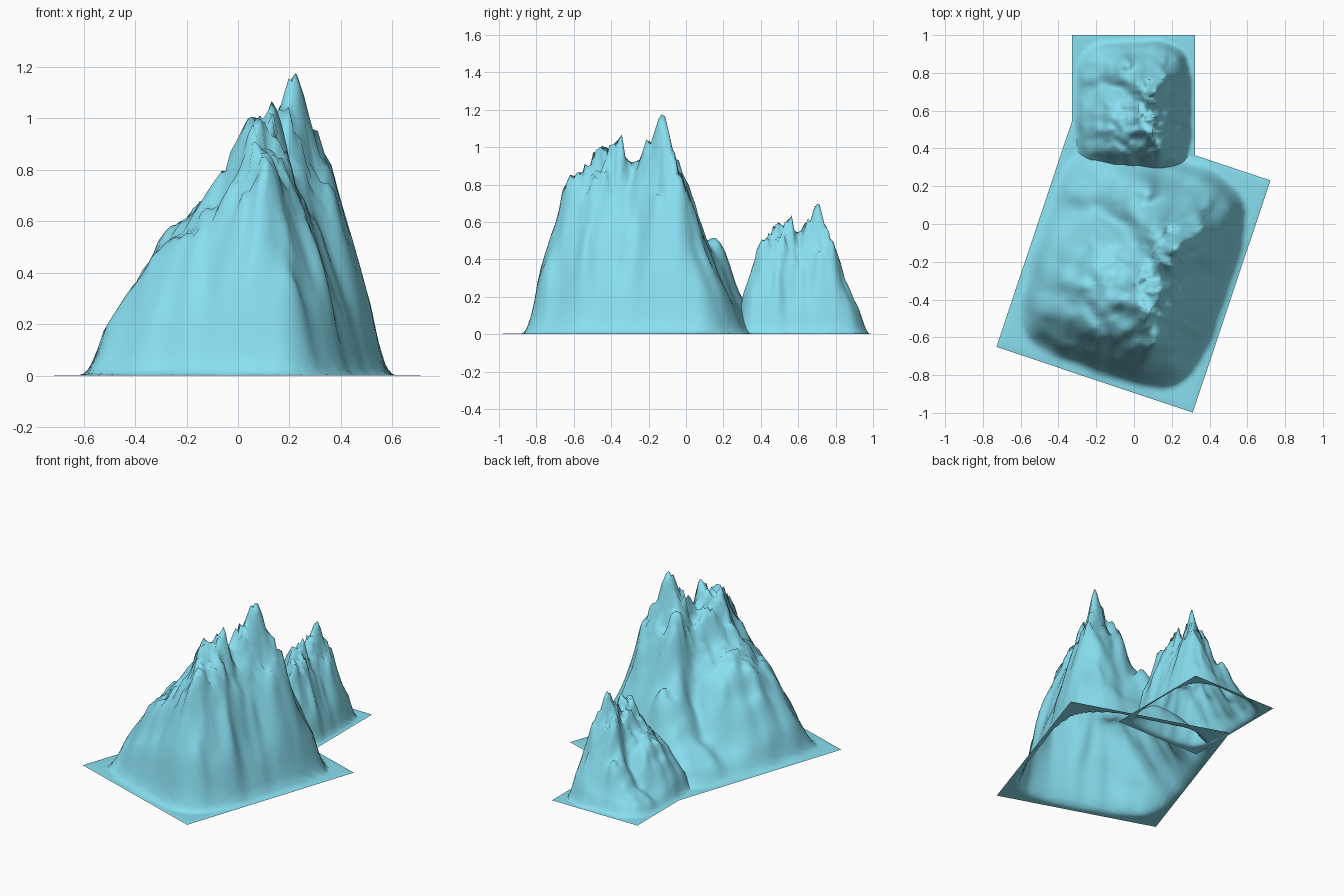
import bpy, bmesh, math
from mathutils import Vector, noise

if "Cube" in bpy.data.objects:
    bpy.data.objects.remove(bpy.data.objects["Cube"])

HALF_X, HALF_Y = 0.548, 0.648


def curve(points, x):
    """Linear interpolation through (position, value) pairs."""
    if x <= points[0][0]:
        return points[0][1]
    for (a, p), (b, q) in zip(points, points[1:]):
        if x <= b:
            return p + (q - p) * (x - a) / (b - a)
    return points[-1][1]


def bump(u, v, cu, cv, wu, wv):
    return math.exp(-((u - cu) / wu) ** 2 - ((v - cv) / wv) ** 2)


# Skyline along the ridge, ridge path in plan, and slope sections
SKYLINE = [(-.62, 0), (-.585, .1), (-.52, .38), (-.43, .64), (-.36, .83), (-.26, .9),
           (-.2, 1.02), (-.13, .97), (-.08, 1.0), (-.02, .9), (.03, .95), (.09, 1.05),
           (.145, 1.12), (.19, 1.05), (.23, .97), (.31, .76), (.4, .49), (.48, .3),
           (.56, .14), (.62, 0)]
RIDGE = [(-.6, .22), (-.33, .22), (-.1, .16), (.03, .16), (.146, .185), (.25, .24), (.4, .29)]
LEFT = [(0, 1), (.13, .9), (.29, .72), (.43, .63), (.59, .52), (.74, .33), (.88, .16), (1, .05)]
RIGHT = [(0, 1), (.15, .86), (.35, .67), (.6, .42), (.8, .2), (1, .03)]
SHOULDER = [(-.62, 0), (-.57, .15), (-.5, .48), (-.4, .8), (-.28, 1.0), (-.05, .98),
            (.15, .85), (.3, .68), (.42, .48), (.53, .22), (.62, 0)]


def height(u, v):
    # Rounded footprint with a flat margin
    s = ((abs(u) / .515) ** 4 + (abs(v) / .61) ** 4) ** .25
    s += .025 * noise.noise(Vector((u * 6, v * 6, 2)))
    mask = min(1, max(0, (1 - s) / .12)) ** .85
    if mask == 0:
        return 0
    # Wobble the plan so the slopes break into gullies and spurs
    w = u + .045 * noise.noise(Vector((u * 5, v * 7, 3.1)))
    q = v + .02 * noise.noise(Vector((u * 8, v * 4, 8.7)))
    r = curve(RIDGE, v) + .015 * noise.noise(Vector((0, v * 14, 1.5)))
    if u < r:
        t = min(1, max(0, (r - w) / (r + .535)))
        along = (1 - t) * curve(SKYLINE, q) + t * curve(SHOULDER, q)
        h = along * curve(LEFT, t)
    else:
        t = min(1, max(0, (w - r) / (.54 - r)))
        h = curve(SKYLINE, q) * curve(RIGHT, t)
    # Gully winding down the back left flank into a low bowl
    if u < .12:
        mid = curve([(-.4, .15), (-.25, .2), (-.1, .15), (.1, .05)], u)
        wide = curve([(-.4, .14), (-.2, .11), (.1, .06)], u)
        depth = curve([(-.5, .4), (-.35, .52), (-.2, .42), (-.02, .25), (.12, 0)], u)
        h *= 1 - depth * math.exp(-((q - mid) / wide) ** 2)
    # Spurs at the back and a sharp summit
    h += .15 * bump(w, q, -.06, .40, .1, .07)
    h += .07 * bump(w, q, .04, .24, .07, .07)
    h += .10 * bump(u, v, .195, .155, .035, .035)
    rough = noise.noise(Vector((u * 13, v * 13, 5))) * .08
    rough += noise.noise(Vector((u * 29, v * 29, 9))) * .12 * min(1, h * h)
    return max(0, h * mask * (1 + rough * (1 - bump(u, v, .19, .15, .05, .05))))


def mountain(name, centre, scale, angle, mat):
    bm = bmesh.new()
    nx, ny = 52, 62
    rows = []
    for j in range(ny + 1):
        v = HALF_Y * (2 * j / ny - 1)
        rows.append([])
        for i in range(nx + 1):
            u = HALF_X * (2 * i / nx - 1)
            edge = i in (0, nx) or j in (0, ny)
            rows[-1].append(bm.verts.new((u, v, 0 if edge else height(u, v) + .003)))
    # Bring the summit to its exact height
    top = max(p.co.z for row in rows for p in row)
    for row in rows:
        for p in row:
            p.co.z *= 1.175 / top
    for j in range(ny):
        for i in range(nx):
            bm.faces.new((rows[j][i], rows[j][i + 1], rows[j + 1][i + 1], rows[j + 1][i]))
    for f in bm.faces:
        f.smooth = True
    mesh = bpy.data.meshes.new(name)
    bm.to_mesh(mesh)
    bm.free()
    mesh.materials.append(mat)
    ob = bpy.data.objects.new(name, mesh)
    ob.location = (*centre, 0)
    ob.scale = (scale,) * 3
    ob.rotation_euler.z = angle
    bpy.context.collection.objects.link(ob)


rock = bpy.data.materials.new("pale_blue_rock")
rock.diffuse_color = (.25, .74, .88, 1)
rock.use_nodes = True
rock.node_tree.nodes["Principled BSDF"].inputs["Base Color"].default_value = rock.diffuse_color

# Large mountain turned clockwise, small copy behind it
mountain("large_mountain", (-.003, -.21), 1, math.radians(-18.5), rock)
mountain("small_mountain", (-.003, .615), .594, 0, rock)
